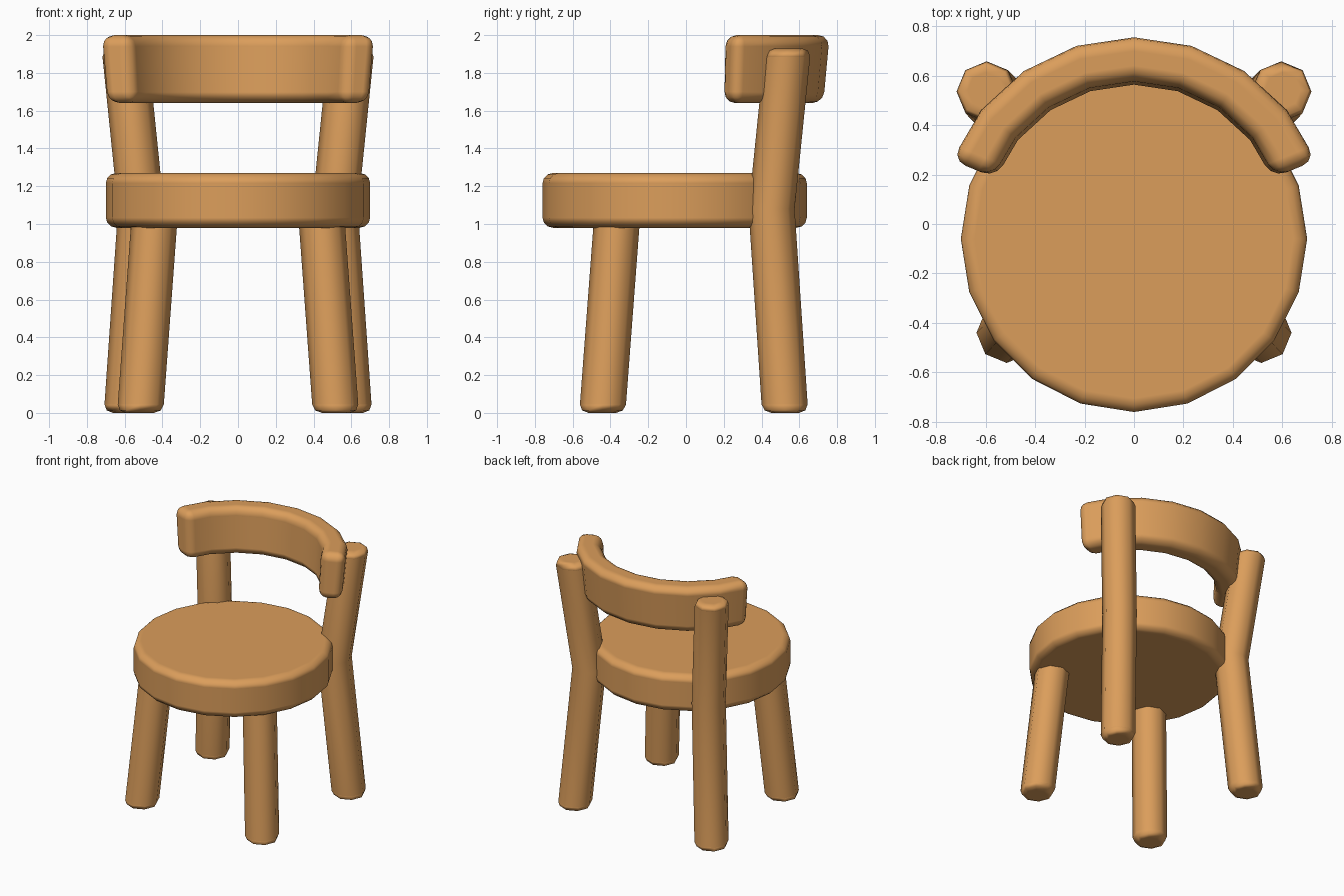
import bpy, bmesh, math

if "Cube" in bpy.data.objects:
    bpy.data.objects.remove(bpy.data.objects["Cube"])

wood = bpy.data.materials.new("warm wood")
wood.diffuse_color = (0.71, 0.34, 0.105, 1)
wood.use_nodes = True
wood.node_tree.nodes["Principled BSDF"].inputs["Base Color"].default_value = wood.diffuse_color


def loft(name, rings, bevel, segments=3, limit=60):
    """Skin closed rings into a capped, rounded solid."""
    bm = bmesh.new()
    rows = [[bm.verts.new(p) for p in ring] for ring in rings]
    n = len(rows[0])
    for a, b in zip(rows, rows[1:]):
        for i in range(n):
            j = (i + 1) % n
            bm.faces.new((a[i], a[j], b[j], b[i]))
    bm.faces.new(rows[0])
    bm.faces.new(rows[-1])
    bmesh.ops.recalc_face_normals(bm, faces=bm.faces)
    mesh = bpy.data.meshes.new(name)
    bm.to_mesh(mesh)
    bm.free()
    mesh.materials.append(wood)
    for p in mesh.polygons:
        p.use_smooth = True
    ob = bpy.data.objects.new(name, mesh)
    bpy.context.collection.objects.link(ob)
    mod = ob.modifiers.new("rounding", 'BEVEL')
    mod.width = bevel
    mod.segments = segments
    mod.limit_method = 'ANGLE'
    mod.angle_limit = math.radians(limit)
    mod.harden_normals = True
    return ob


def circle(x, y, z, r, n):
    return [(x + r * math.sin(math.tau * i / n), y + r * math.cos(math.tau * i / n), z)
            for i in range(n)]


# Round seat
loft("seat", [circle(0, -0.06, z, 0.70, 20) for z in (0.98, 1.27)], 0.055)

# Splayed front legs, and back legs that bend outward into posts
for side, s in (("left", -1), ("right", 1)):
    loft("front_leg_" + side,
         [circle(s * x, y, z, 0.122, 8)
          for x, y, z in ((0.518, -0.443, 0), (0.437, -0.36, 1.1))], 0.045, 2)
    loft("back_leg_" + side,
         [circle(s * x, y, z, 0.122, 8)
          for x, y, z in ((0.588, 0.525, 0), (0.513, 0.453, 1.08), (0.60, 0.54, 1.93))],
         0.045, 2)

# Curved backrest, flaring slightly toward the top
section = ((0.60, 1.64), (0.767, 1.64), (0.80, 2.0), (0.62, 2.0))
rings = []
for k in range(-4, 5):
    a = math.radians(17 * k)
    rings.append([(r * math.sin(a), -0.04 + r * math.cos(a), z) for r, z in section])
loft("backrest", rings, 0.06)
